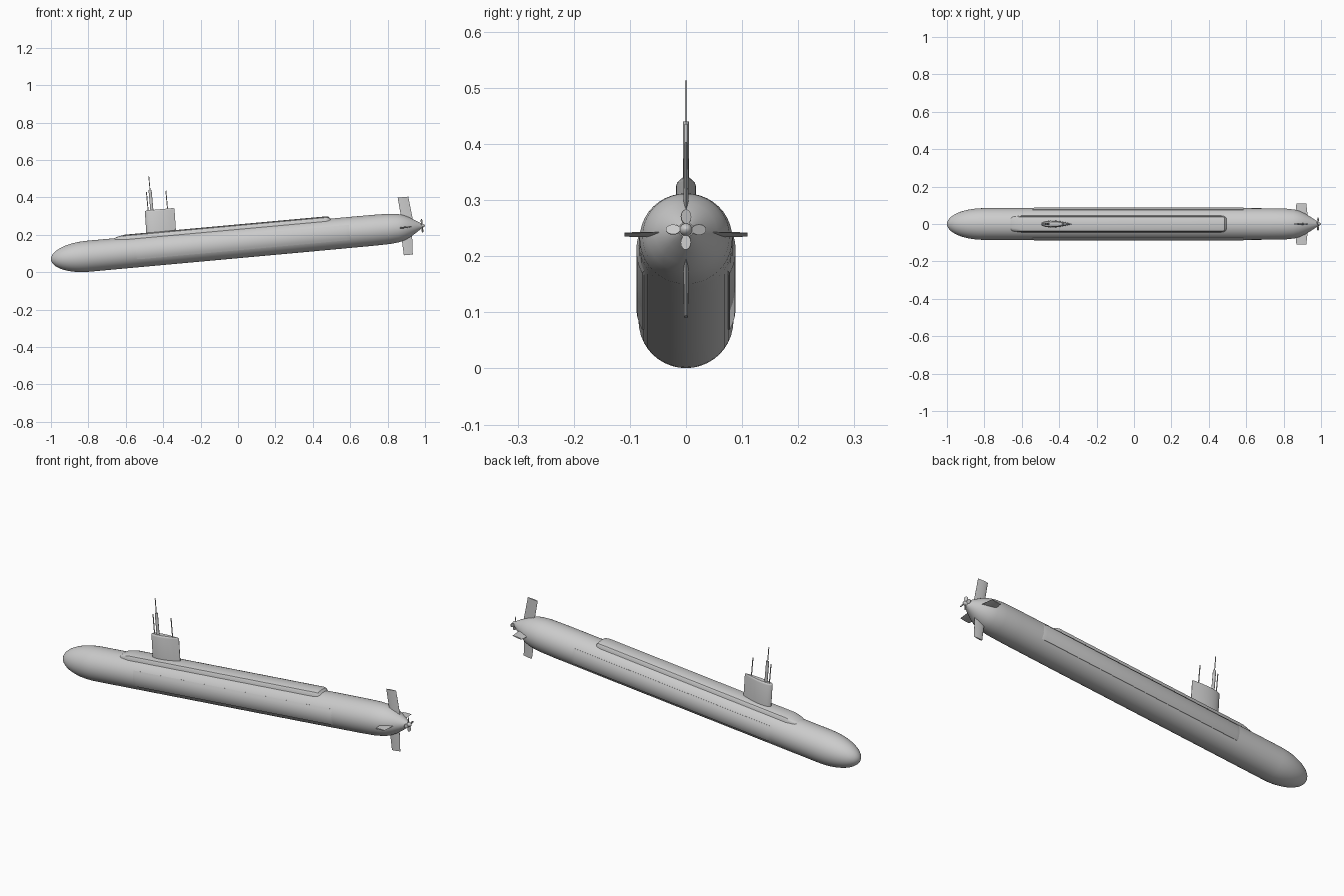
import bpy, bmesh, math
from mathutils import Matrix, Vector

cube = bpy.data.objects.get("Cube")
if cube:
    bpy.data.objects.remove(cube, do_unlink=True)

# Everything is built along a level axis, then pitched stern up
PITCH = Matrix.Translation((0, 0, 0.158)) @ Matrix.Rotation(math.radians(-5.2), 4, 'Y')

grey = bpy.data.materials.new("hull_grey")
grey.use_nodes = True
grey.diffuse_color = (0.6, 0.6, 0.6, 1)
grey.node_tree.nodes["Principled BSDF"].inputs["Base Color"].default_value = (0.6, 0.6, 0.6, 1)


def finish(name, bm, angle=35):
    bmesh.ops.recalc_face_normals(bm, faces=bm.faces)
    bm.transform(PITCH)
    mesh = bpy.data.meshes.new(name)
    bm.to_mesh(mesh)
    bm.free()
    mesh.materials.append(grey)
    obj = bpy.data.objects.new(name, mesh)
    bpy.context.collection.objects.link(obj)
    bpy.ops.object.select_all(action='DESELECT')
    obj.select_set(True)
    bpy.context.view_layer.objects.active = obj
    bpy.ops.object.shade_smooth_by_angle(angle=math.radians(angle))
    return obj


def loft(name, rings, angle=35):
    """Skin a list of closed rings and cap both ends."""
    bm = bmesh.new()
    loops = [[bm.verts.new(p) for p in ring] for ring in rings]
    for a, b in zip(loops, loops[1:]):
        for i in range(len(a)):
            j = (i + 1) % len(a)
            bm.faces.new((a[i], a[j], b[j], b[i]))
    bm.faces.new(loops[0])
    bm.faces.new(loops[-1])
    return finish(name, bm, angle)


def foil(front, back, half, n=8):
    """Teardrop outline as (along, across) pairs."""
    pts = []
    for i in range(n + 1):
        s = (i / n) ** 1.6
        t = half * 2.6 * math.sqrt(s) * (1 - s) + half * 0.06
        pts.append((front + (back - front) * s, t))
    return pts + [(u, -t) for u, t in reversed(pts)]


def fin(name, sections, sideways=False):
    """Sections are (front, back, half thickness, distance out)."""
    rings = []
    for front, back, half, out in sections:
        rings.append([(u, out, t) if sideways else (u, t, out) for u, t in foil(front, back, half)])
    return loft(name, rings)


def rod(name, u, bottom, top, r, stretch=1.0):
    ring = [(math.cos(k * math.tau / 12), math.sin(k * math.tau / 12)) for k in range(12)]
    return loft(name, [[(u + r * stretch * c, r * s, w) for c, s in ring] for w in (bottom, top)])


# Hull: elliptical bow, long parallel body, tapered stern
R = 0.083
profile = []
for k in range(13):
    a = max(k / 12 * math.pi / 2, 0.03)
    profile.append((-0.804 - 0.2 * math.cos(a), R * math.sin(a)))
profile += [(-0.4, R), (0, R), (0.4, R), (0.72, 0.0825), (0.81, 0.081), (0.86, 0.076), (0.89, 0.068),
            (0.92, 0.054), (0.95, 0.036), (0.975, 0.02), (0.985, 0.013)]
N = 40
loft("hull", [[(u, 1.02 * r * math.cos(k * math.tau / N), r * math.sin(k * math.tau / N))
               for k in range(N)] for u, r in profile])

# Deck casing over the missile bay
shape = [(-1, 0), (-0.97, 0.65), (-0.85, 0.85), (-0.55, 0.96), (0, 1),
         (0.55, 0.96), (0.85, 0.85), (0.97, 0.65), (1, 0)]
stations = [(-0.662, 0.028, 0.079), (-0.645, 0.039, 0.088), (-0.6, 0.045, 0.097),
            (0.475, 0.045, 0.097), (0.495, 0.041, 0.094), (0.504, 0.032, 0.082)]
loft("deck_casing", [[(u, y * half, 0.055 + (top - 0.055) * h) for y, h in shape]
                     for u, half, top in stations])

# Slightly raised flank panels
for side, label in ((1, "left"), (-1, "right")):
    rings = []
    for u, lift in ((-0.56, -0.003), (-0.53, 0.004), (0.58, 0.004), (0.61, -0.003)):
        arc = [math.radians(d) for d in range(-28, 29, 8)]
        outer = [(u, side * (1.02 * R + lift) * math.cos(a), (R + lift) * math.sin(a)) for a in arc]
        inner = [(u, side * 0.07 * math.cos(a), 0.07 * math.sin(a)) for a in reversed(arc)]
        rings.append(outer + inner)
    loft(label + "_flank_panel", rings)

# Sail with rounded top edge
fin("sail", [(-0.484, -0.325, 0.0175, 0.085), (-0.481, -0.322, 0.0165, 0.207),
             (-0.479, -0.323, 0.015, 0.212), (-0.474, -0.328, 0.011, 0.2155)])

# Sail planes and stern planes
for side, label in ((1, "left"), (-1, "right")):
    fin(label + "_sail_plane", [(-0.468, -0.418, 0.006, 0), (-0.463, -0.425, 0.004, side * 0.055)], True)
    fin(label + "_stern_plane", [(0.862, 0.935, 0.005, side * 0.02),
                                 (0.872, 0.925, 0.003, side * 0.11)], True)

# Rudders
fin("upper_rudder", [(0.884, 0.944, 0.005, 0.02), (0.872, 0.929, 0.0035, 0.162)])
fin("lower_rudder", [(0.872, 0.932, 0.005, -0.02), (0.877, 0.925, 0.0035, -0.148)])

# Masts
rod("periscope_mast", -0.443, 0.2, 0.323, 0.0055, 1.5)
rod("periscope_tip", -0.443, 0.32, 0.397, 0.0022)
rod("forward_antenna", -0.463, 0.2, 0.314, 0.0025)
rod("aft_antenna", -0.359, 0.2, 0.311, 0.0025)

# Propeller hub and four oval blades
loft("propeller_hub", [[(u, r * math.cos(k * math.tau / 16), r * math.sin(k * math.tau / 16))
                        for k in range(16)]
                       for u, r in ((0.978, 0.012), (0.99, 0.011), (0.999, 0.007), (1.003, 0.001))])
for b in range(4):
    turn = Matrix.Rotation(b * math.pi / 2, 3, 'X')
    twist = Matrix.Rotation(math.radians(25), 3, 'Z')
    rings = []
    for thick in (-0.001, 0.001):
        ring = []
        for k in range(14):
            a = k * math.tau / 14
            p = twist @ Vector((thick, 0.01 * math.cos(a), 0))
            p += Vector((0.988, 0, 0.023 + 0.013 * math.sin(a)))
            ring.append(turn @ p)
        rings.append(ring)
    loft("propeller_blade_%d" % (b + 1), rings)
